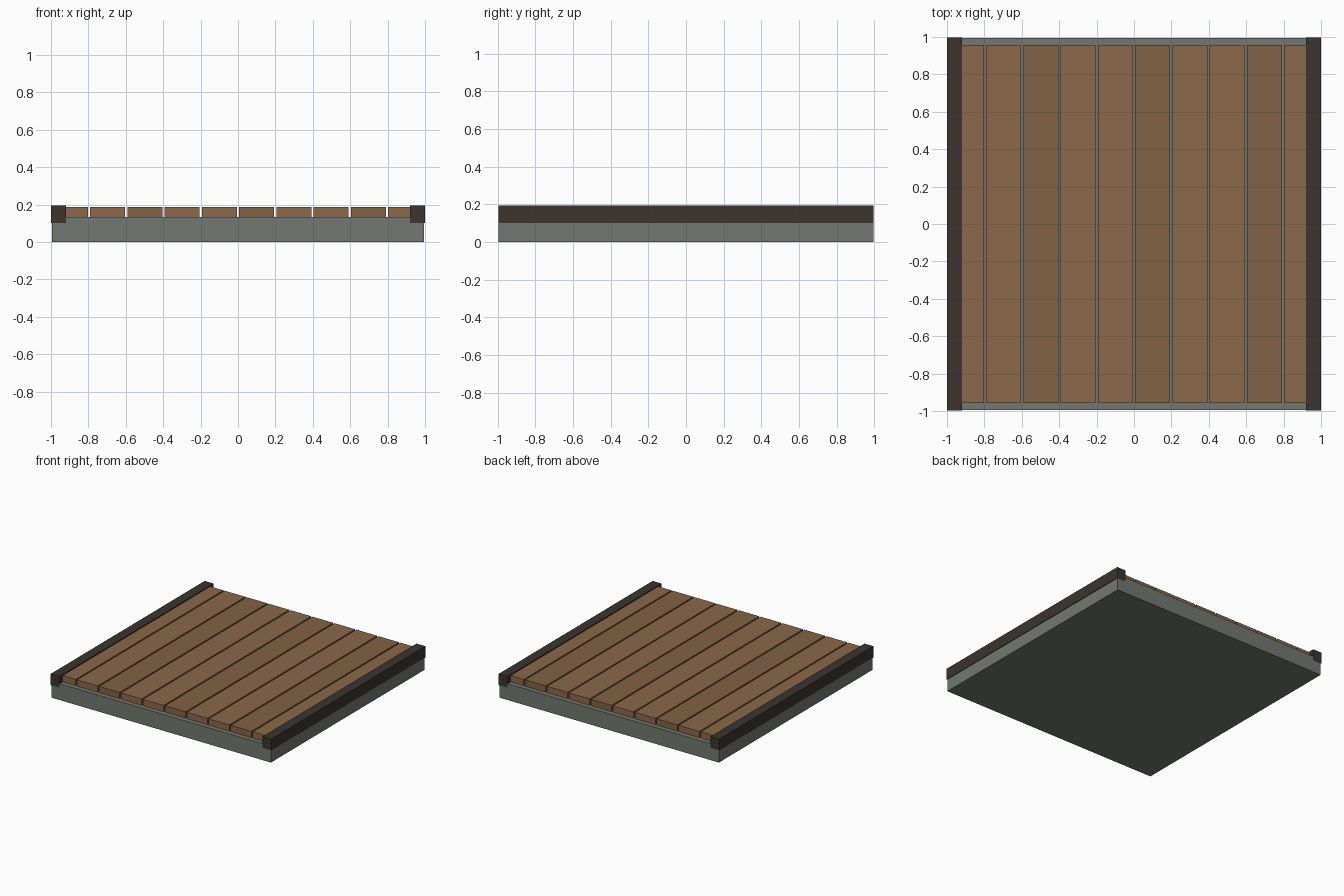
import bpy

if "Cube" in bpy.data.objects:
    bpy.data.objects.remove(bpy.data.objects["Cube"])


def material(name, color):
    m = bpy.data.materials.new(name)
    m.diffuse_color = (*color, 1)
    m.use_nodes = True
    m.node_tree.nodes["Principled BSDF"].inputs["Base Color"].default_value = m.diffuse_color
    return m


def box(name, lo, hi, mat):
    bpy.ops.mesh.primitive_cube_add(size=1, location=[(a + b) / 2 for a, b in zip(lo, hi)])
    o = bpy.context.object
    o.name = name
    o.scale = [b - a for a, b in zip(lo, hi)]
    bpy.ops.object.transform_apply(location=False, rotation=False, scale=True)
    o.data.materials.append(mat)
    return o


stone = material("grey_green", (0.17, 0.19, 0.165))
light_wood = material("light_wood", (0.26, 0.14, 0.068))
dark_wood = material("dark_wood", (0.225, 0.124, 0.058))
rail_wood = material("rail_wood", (0.045, 0.034, 0.028))

HALF, BASE_TOP, PITCH, GAP = 0.995, 0.134, 0.199, 0.012

# Base slab
box("base_slab", (-HALF, -HALF, 0), (HALF, HALF, BASE_TOP), stone)

# Floor planks with narrow gaps, the outer ones tucked under the rails
for i in range(10):
    x = (i - 5) * PITCH
    box(f"floor_plank_{i + 1}", (x + GAP / 2, -0.956, BASE_TOP),
        (x + PITCH - GAP / 2, 0.956, 0.186),
        dark_wood if i % 3 == 2 else light_wood)

# Side rails
for side, x0, x1 in (("left", -1, -0.92), ("right", 0.92, 1)):
    box(f"{side}_rail", (x0, -0.997, 0.102), (x1, 0.997, 0.194), rail_wood)
